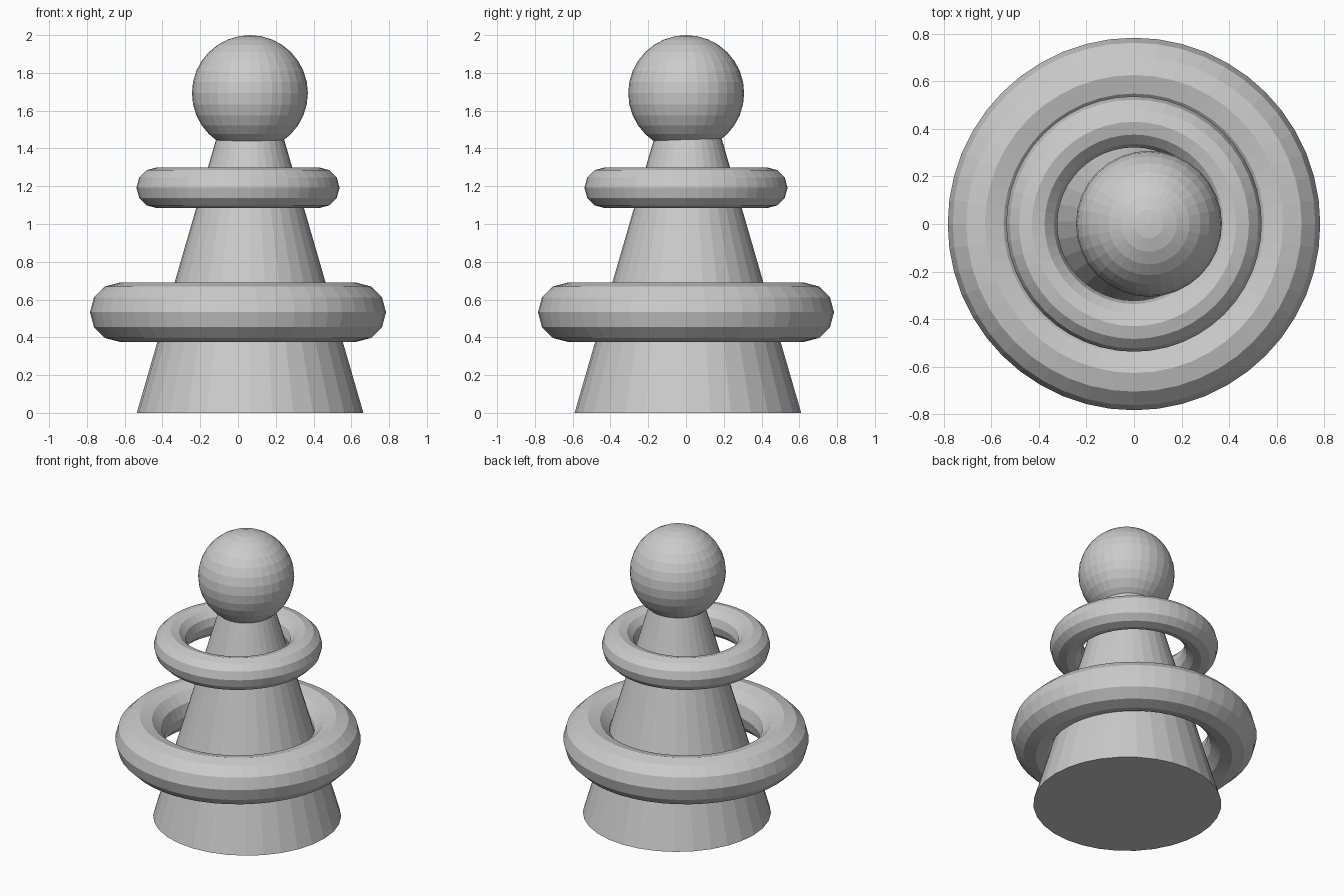
import bpy

if "Cube" in bpy.data.objects:
    bpy.data.objects.remove(bpy.data.objects["Cube"])


def add_ring(name, z, major):
    """Flat-shaded ring whose tube radius is a quarter of its main radius."""
    bpy.ops.mesh.primitive_torus_add(
        location=(0, 0, z), major_radius=major, minor_radius=major / 4,
        major_segments=48, minor_segments=12)
    bpy.context.object.name = name


# Tapered body, slightly off-centre from the rings; its top is inside the head
BODY_HEIGHT, BASE_RADIUS, TAPER = 1.5, 0.60, 0.29
bpy.ops.mesh.primitive_cone_add(
    vertices=32, radius1=BASE_RADIUS,
    radius2=BASE_RADIUS - TAPER * BODY_HEIGHT,
    depth=BODY_HEIGHT, location=(0.064, 0.01, BODY_HEIGHT / 2))
bpy.context.object.name = "body"

# Round head
bpy.ops.mesh.primitive_uv_sphere_add(
    segments=32, ring_count=16, radius=0.307, location=(0.063, 0.001, 1.693))
bpy.context.object.name = "head"

# Loose rings around the body
add_ring("lower_ring", 0.533, 0.627)
add_ring("upper_ring", 1.192, 0.43)
